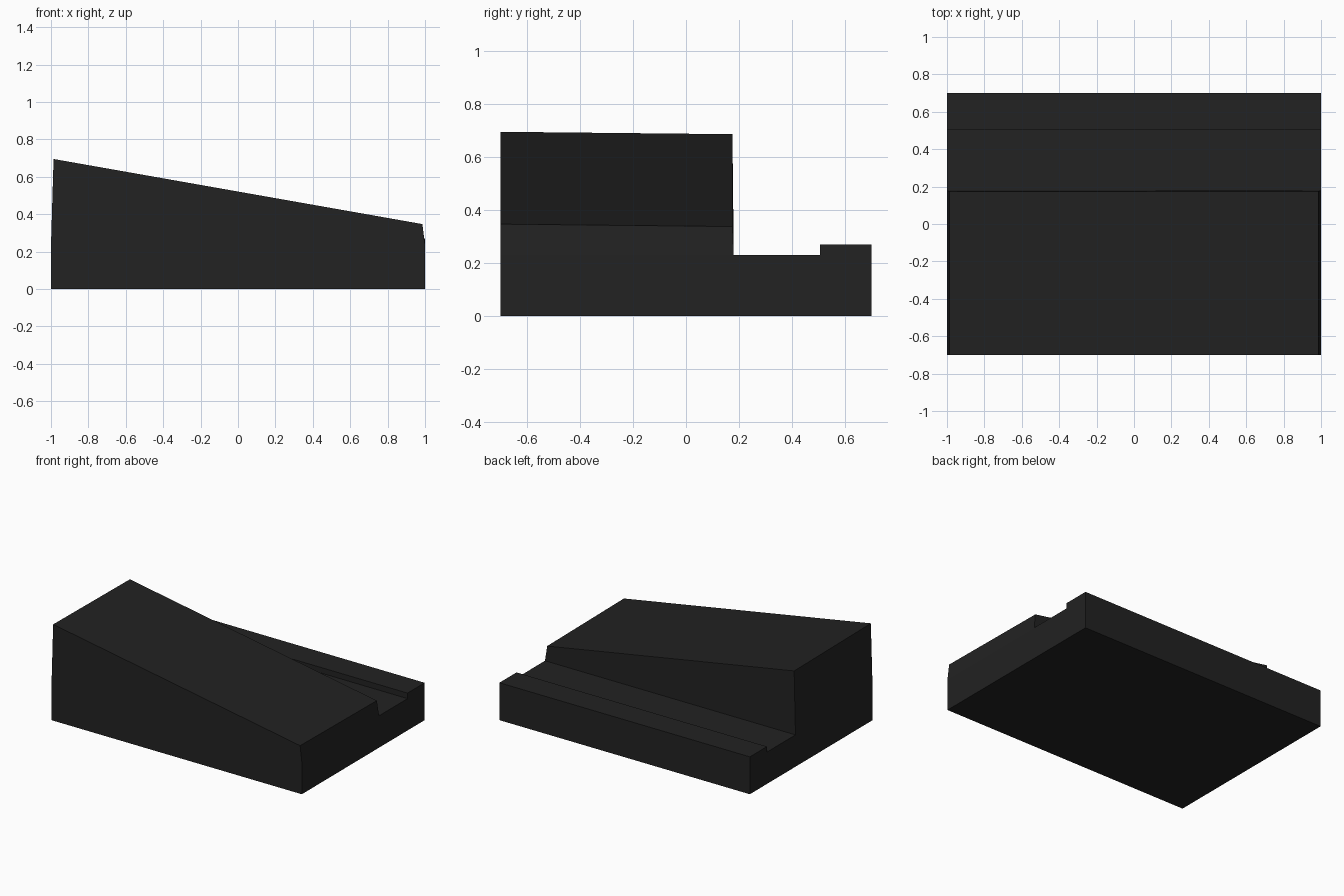
import bpy
import bmesh

# Remove the default cube
cube = bpy.data.objects.get("Cube")
if cube:
    bpy.data.objects.remove(cube, do_unlink=True)

HALF = 1.0        # half width of the base
LEDGE = 0.23      # height of the rear ledge
LIP = 0.27        # height of the rear lip

# One dark colour for the whole block
dark = bpy.data.materials.new("charcoal")
dark.use_nodes = True
colour = (0.016, 0.016, 0.016, 1.0)
dark.diffuse_color = colour
dark.node_tree.nodes["Principled BSDF"].inputs["Base Color"].default_value = colour

bm = bmesh.new()

# Base: stepped side profile swept across the width
profile = [(-0.70, 0), (0.70, 0), (0.70, LIP), (0.505, LIP),
           (0.505, LEDGE), (0.18, LEDGE), (-0.70, LEDGE)]
side = bm.faces.new([bm.verts.new((-HALF, y, z)) for y, z in profile])
swept = bmesh.ops.extrude_face_region(bm, geom=[side], use_keep_orig=True)
for v in swept["geom"]:
    if isinstance(v, bmesh.types.BMVert):
        v.co.x = HALF
bmesh.ops.recalc_face_normals(bm, faces=bm.faces[:])

# Sloping deck: raise the front part of the base top into a tapered wedge
deck = next(f for f in bm.faces
            if f.normal.z > 0.9 and f.calc_center_median().y < 0)
raised = bmesh.ops.extrude_face_region(bm, geom=[deck])
bmesh.ops.delete(bm, geom=[deck], context='FACES')
for v in raised["geom"]:
    if isinstance(v, bmesh.types.BMVert):
        v.co.z = 0.695 if v.co.x < 0 else 0.347
        v.co.x *= 0.986
        if v.co.y > 0:
            v.co.y = 0.175
            v.co.z -= 0.009
bmesh.ops.recalc_face_normals(bm, faces=bm.faces[:])

mesh = bpy.data.meshes.new("wedge_stand")
bm.to_mesh(mesh)
bm.free()
mesh.materials.append(dark)
stand = bpy.data.objects.new("wedge_stand", mesh)
bpy.context.collection.objects.link(stand)
